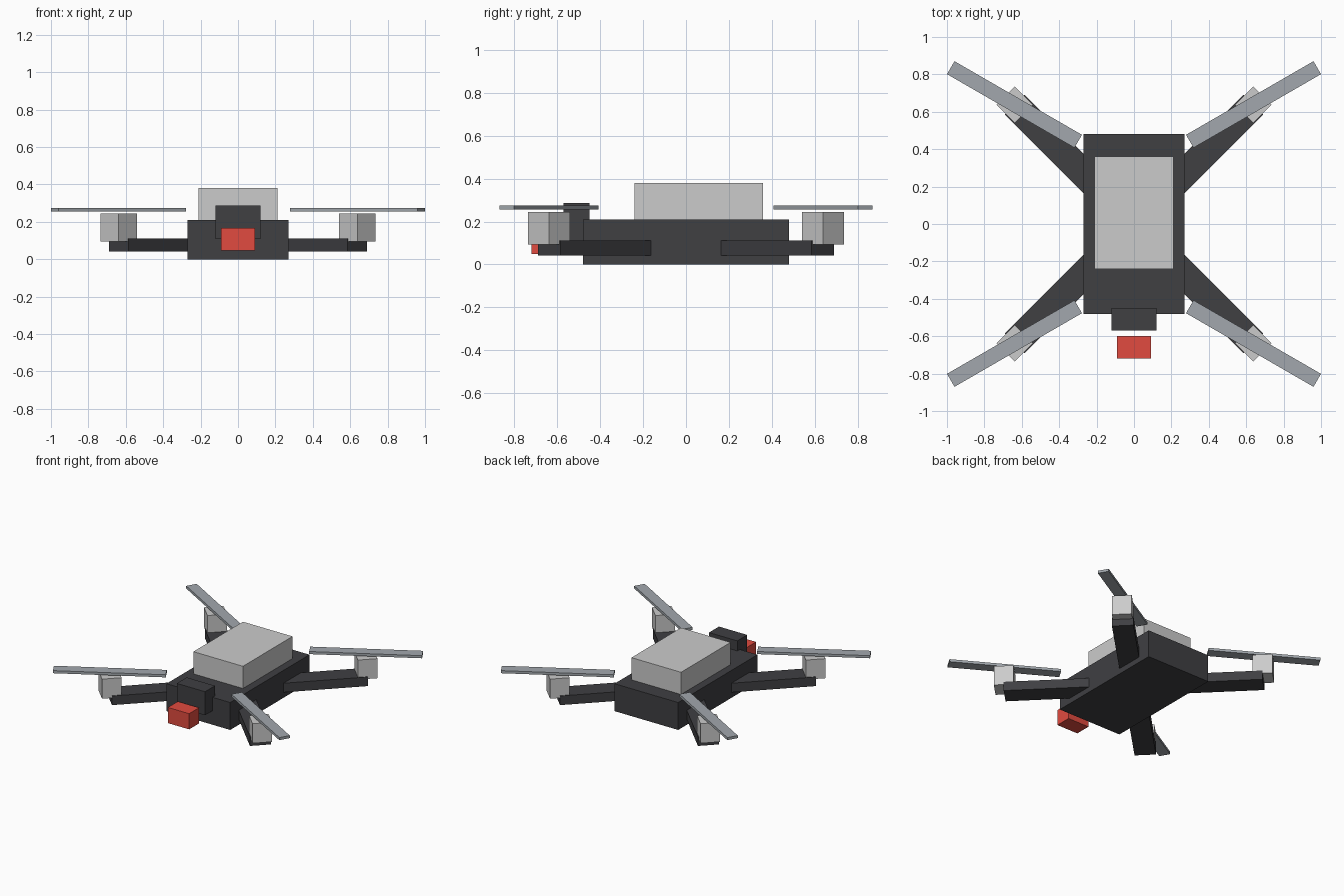
import bpy
from math import radians

if "Cube" in bpy.data.objects:
    bpy.data.objects.remove(bpy.data.objects["Cube"])


def material(name, rgb):
    mat = bpy.data.materials.new(name)
    mat.diffuse_color = (*rgb, 1)
    mat.use_nodes = True
    mat.node_tree.nodes["Principled BSDF"].inputs["Base Color"].default_value = mat.diffuse_color
    return mat


dark = material("dark", (0.05, 0.05, 0.055))
steel = material("steel", (0.36, 0.39, 0.42))
red = material("red", (0.75, 0.07, 0.05))


def box(name, center, size, mat=None, turn=0):
    bpy.ops.mesh.primitive_cube_add(size=1, location=center,
                                    rotation=(0, 0, radians(turn)))
    ob = bpy.context.object
    ob.name = name
    ob.scale = size
    if mat:
        ob.data.materials.append(mat)
    return ob


# Hull, battery pack on top, camera mount and camera at the front
box("body", (0, 0, 0.105), (0.54, 0.96, 0.21), dark)
box("battery", (0, 0.06, 0.29), (0.42, 0.60, 0.18))
box("camera_mount", (0, -0.51, 0.197), (0.24, 0.12, 0.18), dark)
box("camera", (0, -0.66, 0.108), (0.18, 0.12, 0.12), red)

# Four corners: diagonal arm, motor and propeller blade
for end, sy in (("front", -1), ("back", 1)):
    for side, sx in (("left", -1), ("right", 1)):
        tag = f"{end}_{side}"
        flip = sx * sy
        box(f"{tag}_arm", (0.415 * sx, 0.415 * sy, 0.077),
            (0.63, 0.15, 0.07), dark, 45 * flip)
        box(f"{tag}_motor", (0.638 * sx, 0.638 * sy, 0.169),
            (0.138, 0.138, 0.15), None, 45 * flip)
        box(f"{tag}_propeller", (0.639 * sx, 0.639 * sy, 0.265),
            (0.787, 0.08, 0.02), steel, 30 * flip)
